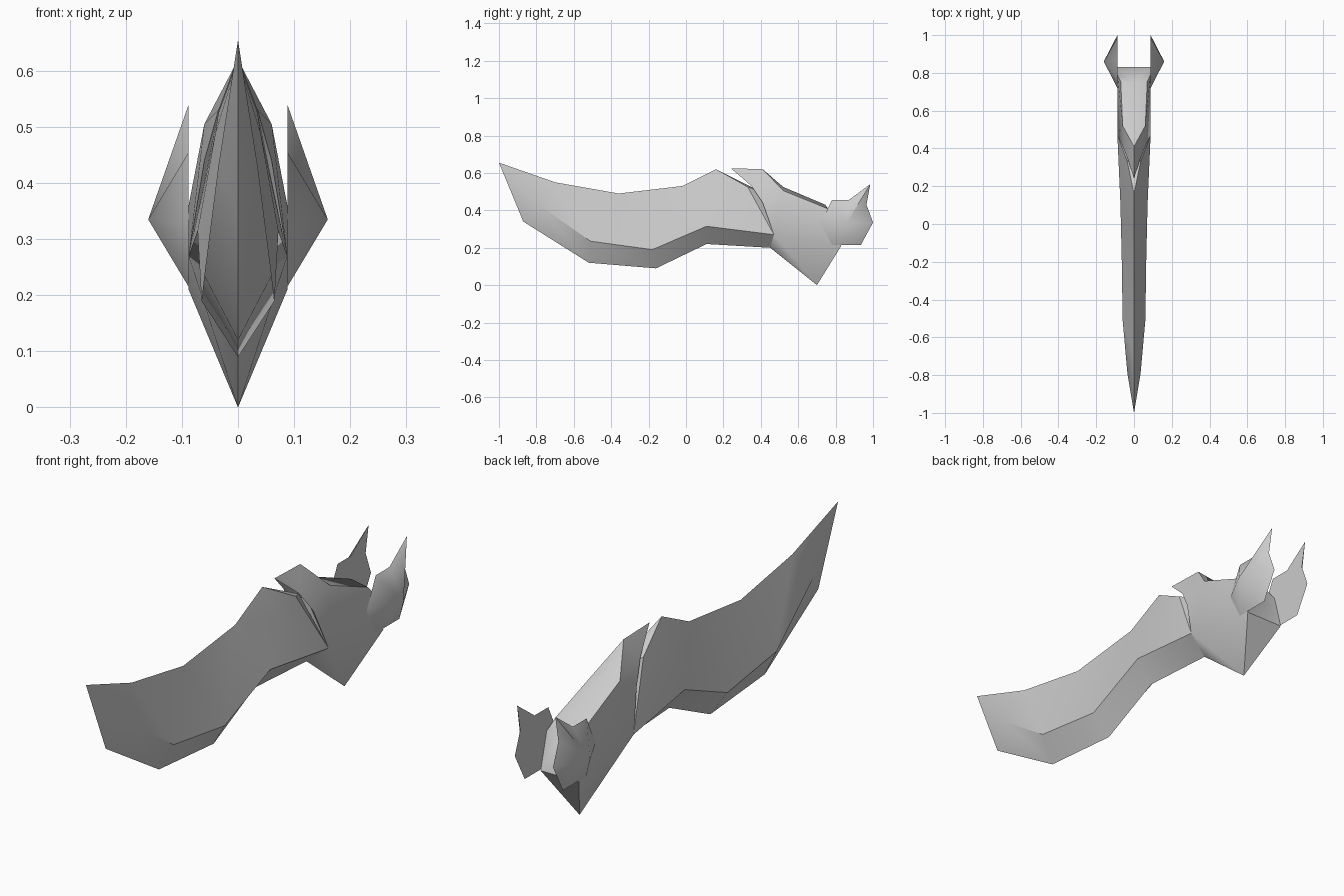
import bpy, bmesh, math

cube = bpy.data.objects.get("Cube")
if cube:
    bpy.data.objects.remove(cube, do_unlink=True)

steel = bpy.data.materials.new("grey_steel")
steel.use_nodes = True
GREY = (0.6, 0.6, 0.6, 1)
steel.diffuse_color = GREY
steel.node_tree.nodes["Principled BSDF"].inputs["Base Color"].default_value = GREY


def half_part(name, points, faces, angle=32, merge=True):
    """Mesh from named points on the +x side, mirrored to -x."""
    bm = bmesh.new()
    v = {k: bm.verts.new(p) for k, p in points.items()}
    for f in faces:
        bm.faces.new([v[k] for k in f.split()])
    mirrored = bmesh.ops.duplicate(bm, geom=bm.verts[:] + bm.edges[:] + bm.faces[:])["geom"]
    for e in mirrored:
        if isinstance(e, bmesh.types.BMVert):
            e.co.x = -e.co.x
    bmesh.ops.reverse_faces(bm, faces=[e for e in mirrored if isinstance(e, bmesh.types.BMFace)])
    if merge:
        bmesh.ops.remove_doubles(bm, verts=bm.verts[:], dist=0.0005)
    bmesh.ops.recalc_face_normals(bm, faces=bm.faces[:])
    me = bpy.data.meshes.new(name)
    bm.to_mesh(me)
    bm.free()
    me.materials.append(steel)
    ob = bpy.data.objects.new(name, me)
    bpy.context.collection.objects.link(ob)
    bpy.ops.object.select_all(action="DESELECT")
    ob.select_set(True)
    bpy.context.view_layer.objects.active = ob
    bpy.ops.object.shade_smooth_by_angle(angle=math.radians(angle))
    return ob


# Curved blade: spine (s), side ridge (r), keel (k), raised crest (c, q, u)
half_part("blade", {
    "s0": (0, -1, .655), "s1": (0, -.7, .55), "s2": (0, -.36, .49), "s3": (0, -.02, .53),
    "r1": (.035, -.79, .43), "r2": (.06, -.51, .235), "r3": (.065, -.18, .19),
    "r4": (.072, .11, .315), "r5": (.088, .47, .27),
    "k1": (0, -.87, .34), "k2": (0, -.52, .12), "k3": (0, -.16, .09),
    "k4": (0, .11, .22), "k5": (0, .45, .2),
    "s4": (0, .16, .62), "c": (.04, .2, .49), "q": (.035, .33, .525), "u": (0, .4, .5),
}, ["s0 r1 s1", "s1 r1 r2 s2", "s2 r2 r3 s3", "s3 r3 r4 c", "c r4 r5",
    "s0 k1 r1", "r1 k1 k2 r2", "r2 k2 k3 r3", "r3 k3 k4 r4", "r4 k4 k5 r5",
    "s3 c s4", "s4 c q", "q c r5", "s4 q u", "q r5 u"])

# Socket body with a forward hood and a pointed heel
half_part("socket_body", {
    "tip": (0, .24, .625), "top": (0, .41, .62), "mid": (0, .52, .525), "back": (0, .745, .43),
    "e1": (.035, .35, .53), "e2": (.06, .41, .44), "sh": (.06, .52, .505), "shr": (.07, .755, .41),
    "w": (.088, .47, .27), "wr": (.088, .79, .36), "wb": (.088, .83, .21), "m": (0, .83, .21),
    "k": (0, .45, .2), "heel": (0, .7, 0), "u": (0, .43, .5),
}, ["tip e1 top", "top e1 sh", "top sh mid", "e1 e2 sh", "mid sh shr back",
    "e2 w sh", "sh w wr shr", "w wb wr", "w k heel", "w heel wb",
    "back shr wr", "back wr wb m", "m wb heel", "tip u e1", "e1 u e2", "e2 u w", "u k w"], 40)

# Horned side discs: flat inner rim rising to an outer point
rim = [(.72, .33), (.78, .455), (.87, .455), (.985, .54), (.965, .43),
       (1, .335), (.935, .215), (.78, .215)]
pts = {f"p{i}": (.088, y, z) for i, (y, z) in enumerate(rim)}
pts["apex"] = (.16, .86, .335)
fan = [f"p{i} p{(i + 1) % len(rim)} apex" for i in range(len(rim))]
half_part("side_discs", pts, fan + [" ".join(f"p{i}" for i in range(len(rim)))], 45, False)
